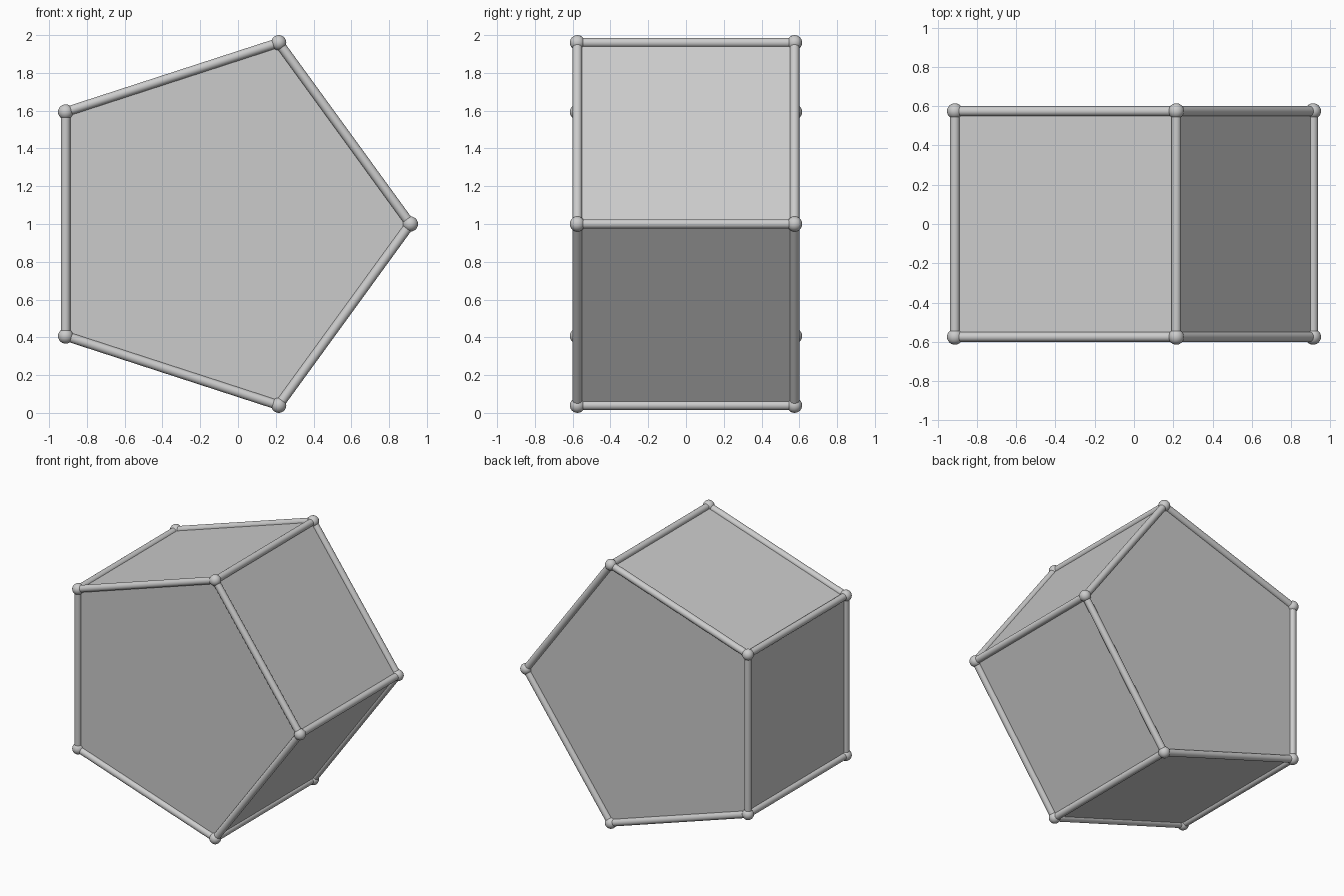
import bpy
from math import sin, cos, pi, radians
from mathutils import Vector

if "Cube" in bpy.data.objects:
    bpy.data.objects.remove(bpy.data.objects["Cube"])

BALL = 0.04                               # corner ball radius
ROD = 0.025                               # edge rod radius
HALF = 0.575                              # half depth of the prism
R = (1 - BALL) / sin(2 * pi / 5)          # pentagon circumradius
CX = -(R - R * cos(pi / 5)) / 2           # centres the width on x = 0


def corner(i, y):
    a = 2 * pi * i / 5
    return Vector((CX + R * cos(a), y, 1 + R * sin(a)))


def smooth():
    bpy.ops.object.shade_smooth_by_angle(angle=radians(50))


def rod(name, a, b):
    d = b - a
    bpy.ops.mesh.primitive_cylinder_add(vertices=24, radius=ROD, depth=d.length,
                                        location=(a + b) / 2)
    ob = bpy.context.object
    ob.name = name
    ob.rotation_euler = d.to_track_quat('Z', 'Y').to_euler()
    smooth()


def ball(name, p):
    bpy.ops.mesh.primitive_uv_sphere_add(segments=24, ring_count=12,
                                         radius=BALL, location=p)
    bpy.context.object.name = name
    smooth()


# Flat panels: closed pentagonal prism through the rod axes
front = [corner(i, -HALF) for i in range(5)]
back = [corner(i, HALF) for i in range(5)]
faces = [list(range(5)), list(range(9, 4, -1))]
faces += [[i, i + 5, (i + 1) % 5 + 5, (i + 1) % 5] for i in range(5)]
mesh = bpy.data.meshes.new("prism_panels")
mesh.from_pydata(front + back, [], faces)
bpy.context.collection.objects.link(bpy.data.objects.new("prism_panels", mesh))

# Rods along every edge and a ball on every corner
for i in range(5):
    j = (i + 1) % 5
    rod(f"cross_rod_{i + 1}", front[i], back[i])
    for side, ring in (("front", front), ("back", back)):
        rod(f"{side}_rod_{i + 1}", ring[i], ring[j])
        ball(f"{side}_corner_ball_{i + 1}", ring[i])
